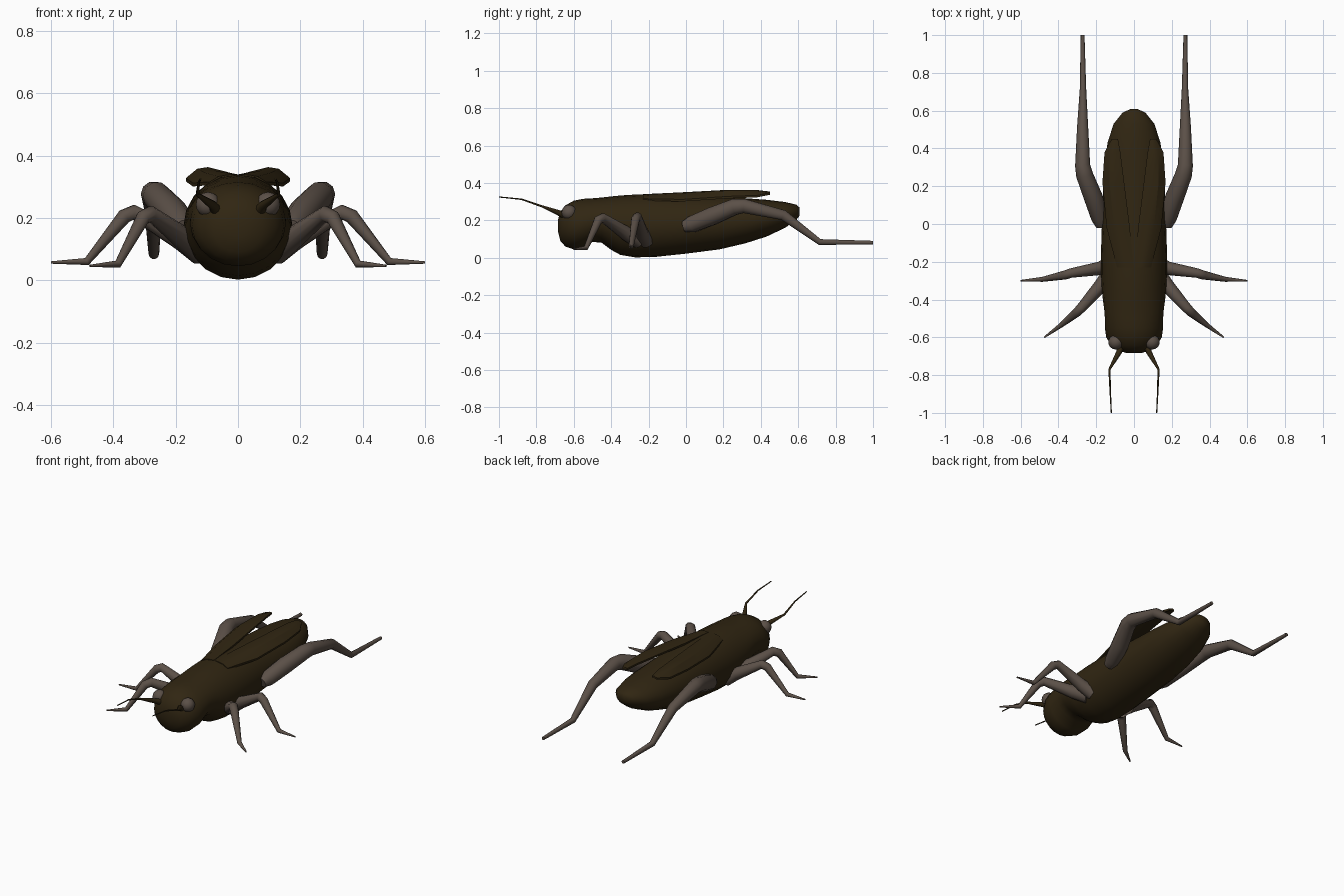
import bpy, bmesh, math
from mathutils import Vector

if "Cube" in bpy.data.objects:
    bpy.data.objects.remove(bpy.data.objects["Cube"])


def material(name, rgb):
    m = bpy.data.materials.new(name)
    m.diffuse_color = (*rgb, 1)
    m.use_nodes = True
    m.node_tree.nodes["Principled BSDF"].inputs["Base Color"].default_value = m.diffuse_color
    return m


BROWN = material("dark brown shell", (0.030, 0.019, 0.006))
GREY = material("grey brown limbs", (0.105, 0.080, 0.064))


def finish(bm, name, mat, angle=50):
    bmesh.ops.recalc_face_normals(bm, faces=bm.faces)
    me = bpy.data.meshes.new(name)
    bm.to_mesh(me)
    bm.free()
    ob = bpy.data.objects.new(name, me)
    bpy.context.collection.objects.link(ob)
    me.materials.append(mat)
    bpy.ops.object.select_all(action='DESELECT')
    ob.select_set(True)
    bpy.context.view_layer.objects.active = ob
    bpy.ops.object.shade_smooth_by_angle(angle=math.radians(angle))
    return ob


def skin(bm, rings, closed=True, caps=True):
    """Bridge successive rows of points."""
    rows = [[bm.verts.new(p) for p in r] for r in rings]
    n = len(rows[0])
    for a, b in zip(rows, rows[1:]):
        for i in range(n if closed else n - 1):
            j = (i + 1) % n
            bm.faces.new((a[i], a[j], b[j], b[i]))
    if caps:
        bm.faces.new(rows[0])
        bm.faces.new(rows[-1])


def tube(name, path, mat, sides=10):
    """Tapered jointed limb; path holds (x, y, z, radius)."""
    pts = [Vector(p[:3]) for p in path]
    rings = []
    for i, p in enumerate(pts):
        d0 = (p - pts[max(i - 1, 0)]).normalized()
        d1 = (pts[min(i + 1, len(pts) - 1)] - p).normalized()
        t = (d0 + d1).normalized()
        u = t.cross(Vector((0, 0, 1))).normalized()
        v = u.cross(t)
        r = path[i][3]
        rings.append([p + r * (math.cos(a) * u + math.sin(a) * v)
                      for a in (2 * math.pi * k / sides for k in range(sides))])
    bm = bmesh.new()
    skin(bm, rings)
    return finish(bm, name, mat)


# Body: head, neck, thorax and abdomen as one loft (y, half width, bottom, top)
BODY = [(-0.684, 0.035, 0.14, 0.205), (-0.672, 0.08, 0.09, 0.245),
        (-0.645, 0.12, 0.06, 0.28), (-0.60, 0.147, 0.045, 0.305),
        (-0.55, 0.154, 0.052, 0.315), (-0.50, 0.154, 0.085, 0.318),
        (-0.45, 0.158, 0.08, 0.322), (-0.40, 0.165, 0.042, 0.328),
        (-0.35, 0.17, 0.015, 0.333), (-0.27, 0.174, 0.002, 0.338),
        (-0.16, 0.175, 0.005, 0.34), (0.0, 0.17, 0.022, 0.336),
        (0.18, 0.164, 0.045, 0.327), (0.32, 0.156, 0.078, 0.318),
        (0.43, 0.14, 0.113, 0.31), (0.53, 0.108, 0.16, 0.298),
        (0.59, 0.06, 0.203, 0.284), (0.608, 0.02, 0.225, 0.268)]
bm = bmesh.new()
skin(bm, [[(w * math.cos(a), y, (b + t) / 2 + (t - b) / 2 * math.sin(a))
           for a in (2 * math.pi * k / 20 for k in range(20))]
          for y, w, b, t in BODY])
finish(bm, "body", BROWN)

# Wing stations: y, inner x, outer x, inner z, crown z, outer z
WING = [(-0.23, 0.003, 0.09, 0.340, 0.338, 0.316),
        (-0.02, 0.022, 0.145, 0.344, 0.350, 0.312),
        (0.22, 0.052, 0.167, 0.352, 0.363, 0.328),
        (0.38, 0.072, 0.156, 0.357, 0.362, 0.334),
        (0.45, 0.085, 0.118, 0.352, 0.354, 0.348)]
FRONT = [(0.12, -0.25, 0.09, 0.042), (0.17, -0.32, 0.13, 0.038),
         (0.28, -0.445, 0.213, 0.026), (0.305, -0.47, 0.20, 0.024),
         (0.385, -0.535, 0.052, 0.013), (0.475, -0.60, 0.046, 0.004)]
MIDDLE = [(0.12, -0.21, 0.09, 0.042), (0.18, -0.235, 0.13, 0.036),
          (0.335, -0.26, 0.218, 0.025), (0.365, -0.27, 0.205, 0.024),
          (0.485, -0.293, 0.06, 0.013), (0.60, -0.30, 0.057, 0.004)]
HIND = [(0.172, -0.012, 0.165, 0.03), (0.18, 0.03, 0.178, 0.046),
        (0.215, 0.14, 0.222, 0.05), (0.262, 0.26, 0.272, 0.045),
        (0.272, 0.31, 0.277, 0.040), (0.272, 0.52, 0.228, 0.029),
        (0.270, 0.715, 0.084, 0.017), (0.272, 1.0, 0.081, 0.010)]
ANTENNA = [(0.065, -0.63, 0.215, 0.02), (0.08, -0.68, 0.24, 0.015),
           (0.13, -0.77, 0.275, 0.006), (0.126, -0.88, 0.313, 0.004),
           (0.12, -1.0, 0.325, 0.003)]

for s, side in ((-1, "left"), (1, "right")):
    # Legs and antennae
    for name, path, mat in (("front_leg", FRONT, GREY), ("middle_leg", MIDDLE, GREY),
                            ("hind_leg", HIND, GREY), ("antenna", ANTENNA, BROWN)):
        tube(f"{side}_{name}", [(s * x, y, z, r) for x, y, z, r in path], mat)

    # Raised wing covers, arched across, with a thin edge
    bm = bmesh.new()
    rings = []
    for y, xi, xo, zi, zc, zo in WING:
        w = xo - xi
        top = [(xi, zi), (xi + 0.38 * w, zc), (xi + 0.68 * w, zc - 0.005), (xo, zo)]
        section = top + [(x, z - 0.011) for x, z in reversed(top)]
        rings.append([(s * x, y, z) for x, z in section])
    skin(bm, rings)
    finish(bm, side + "_wing_cover", BROWN, 30)

    # Eyes
    bm = bmesh.new()
    bmesh.ops.create_uvsphere(bm, u_segments=14, v_segments=8, radius=0.04)
    bmesh.ops.translate(bm, verts=bm.verts, vec=(s * 0.096, -0.625, 0.243))
    finish(bm, side + "_eye", GREY)
